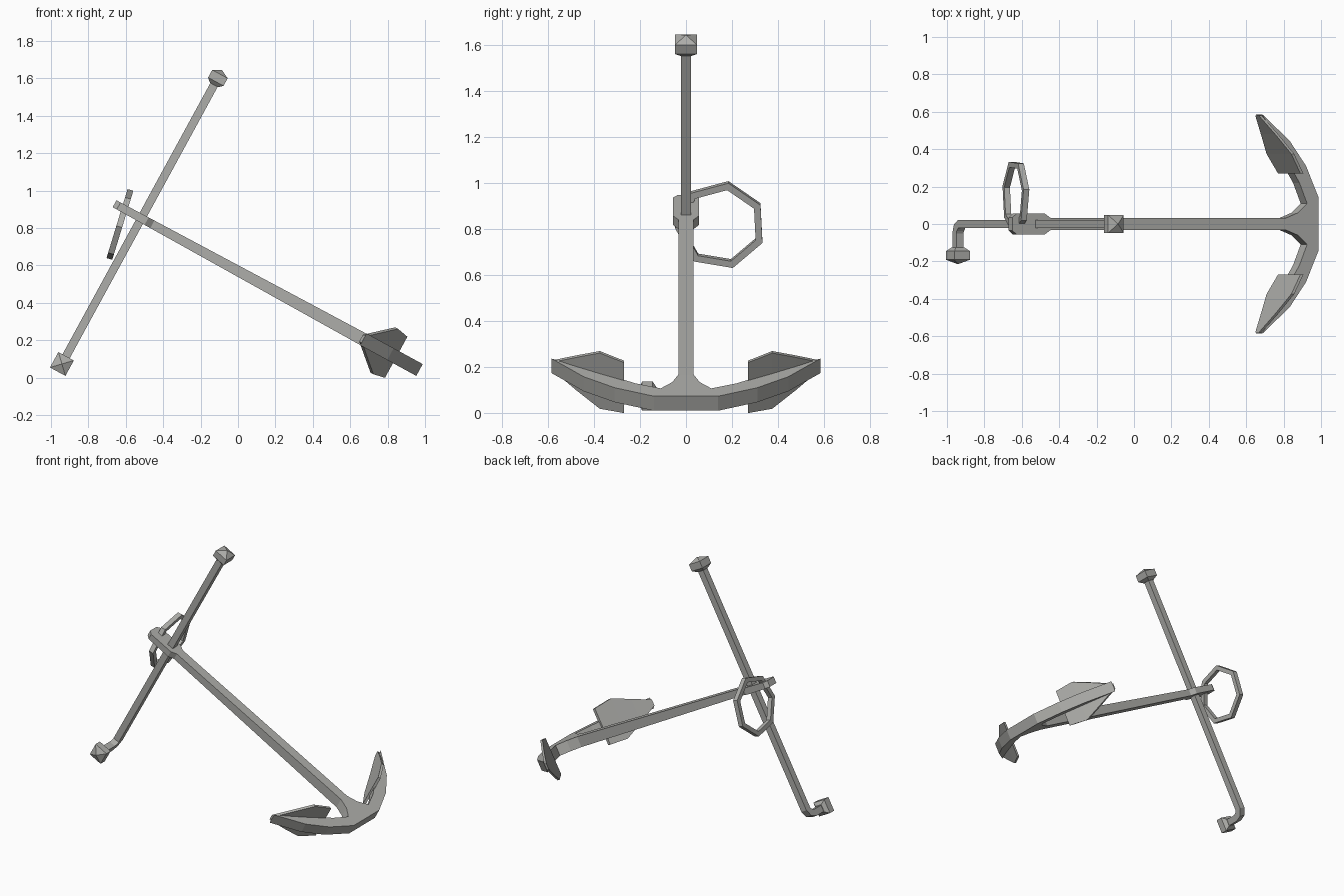
import bpy, bmesh
from math import radians, sin, cos
from mathutils import Matrix, Vector

cube = bpy.data.objects.get("Cube")
if cube:
    bpy.data.objects.remove(cube)

# One grey iron for everything
GREY = (0.42, 0.42, 0.40, 1)
iron = bpy.data.materials.new("grey_iron")
iron.use_nodes = True
iron.diffuse_color = GREY
iron.node_tree.nodes["Principled BSDF"].inputs["Base Color"].default_value = GREY

# Anchor frame: x runs down the shank, y across the arms, z up the stock
FRAME = Matrix.Translation((-0.66, 0, 0.93)) @ Matrix.Rotation(radians(28.6), 4, "Y")


def finish(name, bm, matrix=FRAME):
    bmesh.ops.remove_doubles(bm, verts=bm.verts, dist=0.0005)
    bmesh.ops.recalc_face_normals(bm, faces=bm.faces)
    mesh = bpy.data.meshes.new(name)
    bm.to_mesh(mesh)
    bm.free()
    mesh.materials.append(iron)
    ob = bpy.data.objects.new(name, mesh)
    ob.matrix_world = matrix
    bpy.context.collection.objects.link(ob)
    return ob


def loft(name, rings, closed=False, matrix=FRAME):
    """Skin a row of equal point rings, capped unless closed."""
    bm = bmesh.new()
    rows = [[bm.verts.new(p) for p in ring] for ring in rings]
    pairs = list(zip(rows, rows[1:]))
    if closed:
        pairs.append((rows[-1], rows[0]))
    else:
        bm.faces.new(rows[0])
        bm.faces.new(rows[-1])
    for a, b in pairs:
        for i in range(len(a)):
            j = (i + 1) % len(a)
            bm.faces.new((a[i], a[j], b[j], b[i]))
    return finish(name, bm, matrix)


def square(centre, side, up, half):
    c, s, t = Vector(centre), Vector(side) * half, Vector(up) * half
    return [c - s - t, c + s - t, c + s + t, c - s + t]


# Shank: tapering bar with a wider, chamfered head
shank = []
for u, half_y in [(0, .035), (.025, .056), (.195, .056), (.23, .033), (1.66, .033)]:
    h = .021 + .009 * u
    shank.append([(u, -half_y, -h), (u, half_y, -h), (u, half_y, h), (u, -half_y, h)])
loft("shank", shank)

# Arms: mirrored crescent outline with a fillet at the crown
half_outline = [(1.66, .033), (1.73, .06), (1.786, .11), (1.74, .22), (1.657, .35),
                (1.515, .585), (1.68, .445), (1.78, .31), (1.857, .14)]
outline = half_outline + [(u, -y) for u, y in reversed(half_outline)]
loft("arms", [[(u, y, w) for u, y in outline] for w in (-.036, .036)])

# Flukes: thin pointed plates on the inner side of each arm
for side, name in ((1, "left_fluke"), (-1, "right_fluke")):
    bm = bmesh.new()
    rows = []
    for u, y, w in [(1.711, .27, .125), (1.648, .375, .138), (1.582, .48, .08), (1.515, .58, .02)]:
        rows.append([[bm.verts.new((u + off, side * y, s * w)) for s in (-1, 1)]
                     for off in (-.014, .004)])
    for a, b in zip(rows, rows[1:]):
        for k in (0, 1):
            bm.faces.new((a[k][0], a[k][1], b[k][1], b[k][0]))
            bm.faces.new((a[0][k], a[1][k], b[1][k], b[0][k]))
    for (p, q) in (rows[0], rows[-1]):
        bm.faces.new((p[0], p[1], q[1], q[0]))
    finish(name, bm)

# Stock: square rod with its lower end bent sideways
U = .163
AX, AY, AZ = (1, 0, 0), (0, 1, 0), (0, 0, 1)
slant = (0, 1, -1)
loft("stock", [square((U, 0, .83), AX, AY, .022),
               square((U, 0, -.845), AX, AY, .022),
               square((U, -.02, -.875), AX, Vector(slant) * .75, .022),
               square((U, -.05, -.887), AX, (0, 0, -1), .022),
               square((U, -.14, -.887), AX, (0, 0, -1), .022)])

# Knobs: square band with a pyramid cap and a tapered neck
KNOB = [(0, .025), (.02, .047), (.066, .047), (.09, 0)]
loft("top_knob", [square((U, 0, .812 + h), AX, AY, r) for h, r in KNOB])
loft("bottom_knob", [square((U, -.125 - h, -.887), AX, AZ, r) for h, r in KNOB])

# Ring: seven-sided loop through the shank head
rings = []
for k in range(7):
    a = radians(80 + k * 360 / 7)
    out = Vector((0, cos(a), sin(a)))
    rings.append(square(out * .182, AX, out, .016))
loft("ring", rings, closed=True,
     matrix=Matrix.Translation((-.632, .15, .817)) @ Matrix.Rotation(radians(17), 4, "Y"))
